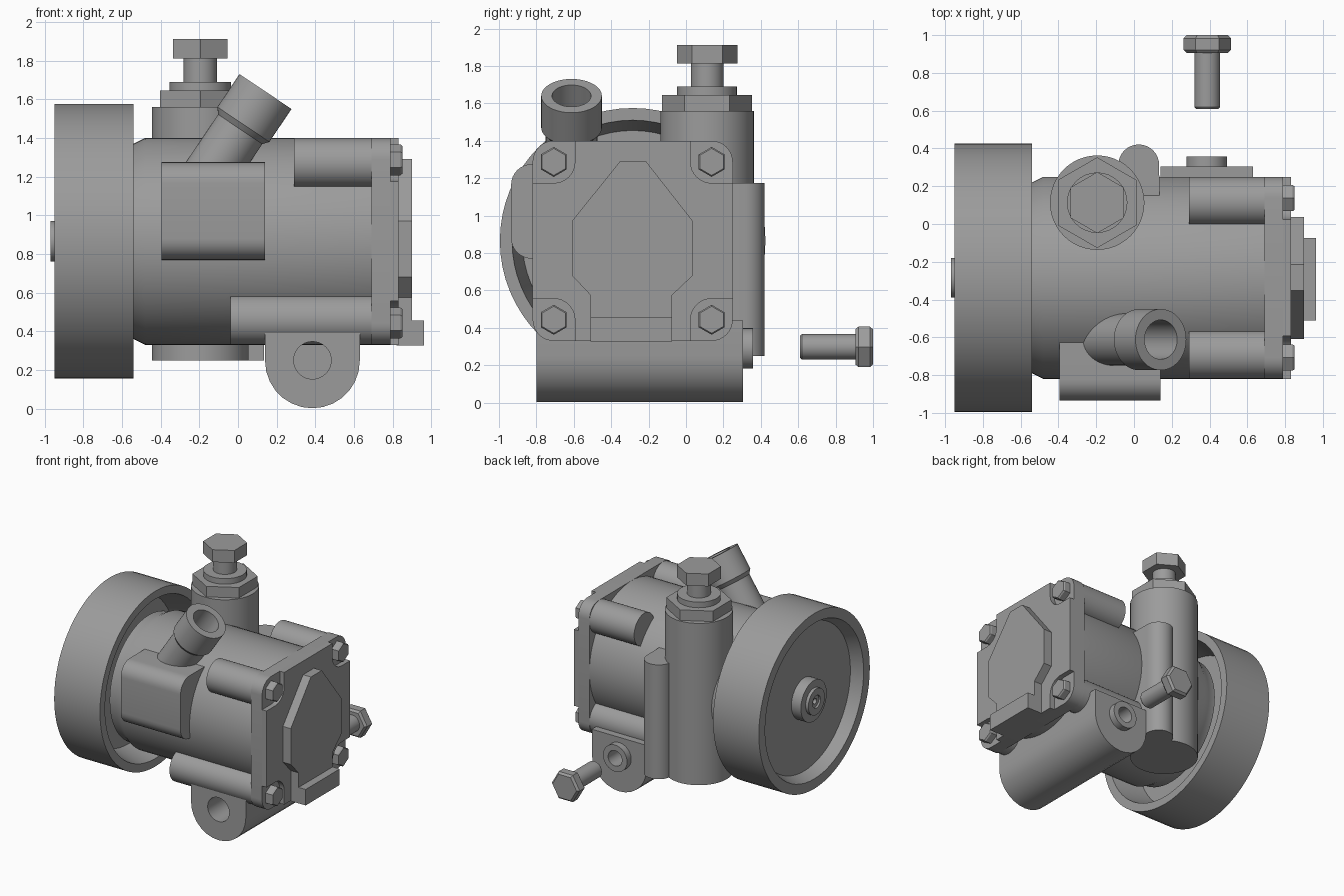
import bpy, bmesh
from math import sin, cos, pi, radians
from mathutils import Vector

if "Cube" in bpy.data.objects:
    bpy.data.objects.remove(bpy.data.objects["Cube"])

CY, CZ = -0.285, 0.865          # shaft axis
X, Y, Z = Vector((1, 0, 0)), Vector((0, 1, 0)), Vector((0, 0, 1))

# Dark grey metal
metal = bpy.data.materials.new("dark_metal")
metal.diffuse_color = (0.33, 0.33, 0.33, 1)
metal.use_nodes = True
metal.node_tree.nodes["Principled BSDF"].inputs["Base Color"].default_value = metal.diffuse_color


def smooth(ob):
    bpy.ops.object.select_all(action='DESELECT')
    ob.select_set(True)
    bpy.context.view_layer.objects.active = ob
    bpy.ops.object.shade_smooth_by_angle(angle=radians(28))


def finish(name, bm):
    bmesh.ops.recalc_face_normals(bm, faces=bm.faces)
    me = bpy.data.meshes.new(name)
    bm.to_mesh(me)
    bm.free()
    me.materials.append(metal)
    ob = bpy.data.objects.new(name, me)
    bpy.context.collection.objects.link(ob)
    smooth(ob)
    return ob


def lathe(name, profile, loc, axis=Z, n=48, phase=0.0, closed=False):
    """Revolve (radius, height) points about an axis; ends are capped unless closed."""
    bm = bmesh.new()
    q = Z.rotation_difference(axis)
    rings = []
    for r, h in profile:
        rings.append([bm.verts.new(Vector(loc) + q @ Vector(
            (r * cos(phase + 2 * pi * i / n), r * sin(phase + 2 * pi * i / n), h))) for i in range(n)])
    pairs = list(zip(rings, rings[1:]))
    if closed:
        pairs.append((rings[-1], rings[0]))
    else:
        bm.faces.new(rings[0])
        bm.faces.new(rings[-1])
    for a, b in pairs:
        for i in range(n):
            j = (i + 1) % n
            bm.faces.new((a[i], a[j], b[j], b[i]))
    return finish(name, bm)


def cyl(name, r, h0, h1, loc, axis=Z, n=32, phase=0.0):
    return lathe(name, [(r, h0), (r, h1)], loc, axis, n, phase)


def prism(name, pts, axis, a, b):
    """Extrude a 2D outline from a to b along axis index 0, 1 or 2."""
    bm = bmesh.new()

    def put(p, d):
        c = list(p)
        c.insert(axis, d)
        return bm.verts.new(c)
    lo, hi = [put(p, a) for p in pts], [put(p, b) for p in pts]
    bm.faces.new(lo)
    bm.faces.new(hi)
    for i in range(len(pts)):
        j = (i + 1) % len(pts)
        bm.faces.new((lo[i], lo[j], hi[j], hi[i]))
    return finish(name, bm)


def arc(cx, cy, r, a0, a1, n=8):
    return [(cx + r * cos(radians(a0 + (a1 - a0) * i / n)),
             cy + r * sin(radians(a0 + (a1 - a0) * i / n))) for i in range(n + 1)]


# Pulley and stepped shaft hub
lathe("pulley", [(0.1, -0.86), (0.59, -0.86), (0.63, -0.95), (0.71, -0.95), (0.71, -0.54),
                 (0.645, -0.54), (0.59, -0.78), (0.1, -0.78)], (0, CY, CZ), X, 64, closed=True)
lathe("shaft_hub", [(0.165, 0.8), (0.165, 0.945), (0.105, 0.945), (0.105, 0.97), (0.05, 0.97),
                    (0.05, 0.955), (0.022, 0.955), (0.022, 0.9)], (0, CY, CZ), -X)

# Main housing
lathe("housing", [(0.15, -0.8), (0.15, -0.68), (0.36, -0.68), (0.36, -0.6), (0.5, -0.6),
                  (0.505, -0.54), (0.535, -0.48), (0.535, 0.72)], (0, CY, CZ), X, 64)

# Square end plate with rounded corners, and raised layer with corner pockets
S, B, R = 0.535, 0.422, 0.113
base, raised = [], []
for k in range(4):
    ang = k * pi / 2

    def turn(p):
        return (CY + p[0] * cos(ang) - p[1] * sin(ang), CZ + p[0] * sin(ang) + p[1] * cos(ang))
    base += [turn(p) for p in arc(B, B, R, 0, 90)]
    raised += [turn(p) for p in [(S, B - R)] + arc(B, B, R, 270, 180) + [(B - R, S)]]
prism("end_plate", base, 0, 0.69, 0.79)
prism("end_plate_raised", raised, 0, 0.78, 0.83)

# Corner screw tubes and screws
for sy in (-1, 1):
    for sz in (-1, 1):
        tag = ("left" if sy < 0 else "right") + ("_upper" if sz > 0 else "_lower")
        cyl("screw_tube_" + tag, 0.13, 0.29 if sz > 0 else -0.04, 0.7,
            (0, CY + sy * 0.405, CZ + sz * 0.405), X)
        loc = (0, CY + sy * B, CZ + sz * B)
        lathe("screw_" + tag, [(0.08, 0.78), (0.08, 0.84), (0.072, 0.85)], loc, X, 6)

# Shaped end cover and foot block
prism("end_cover", [(-0.353, 1.29), (-0.214, 1.29), (0.037, 0.97), (0.037, 0.68), (-0.075, 0.574),
                    (-0.075, 0.45), (-0.51, 0.45), (-0.51, 0.574), (-0.61, 0.68), (-0.61, 0.97)],
      0, 0.82, 0.90)
prism("end_cover_foot", [(-0.51, 0.327), (-0.075, 0.327), (-0.075, 0.456), (-0.51, 0.456)], 0, 0.82, 0.963)

# Inlet block with rounded outer edges
prism("inlet_block", [(-0.5, 0.77)] + arc(-0.825, 0.88, 0.11, 270, 180)
      + arc(-0.825, 1.165, 0.11, 180, 90) + [(-0.5, 1.275)], 0, -0.395, 0.14)

# Slanted inlet pipe with bored collar
lathe("inlet_pipe", [(0.138, -0.5), (0.138, -0.03), (0.162, 0), (0.162, 0.205),
                     (0.104, 0.205), (0.104, -0.15)],
      (0.028, -0.612, 1.47), Vector((0.557, 0, 0.83)).normalized())

# Vertical valve with hex cap and top bolt
V = (-0.195, 0.113, 0)
cyl("valve_body", 0.25, 0.25, 1.56, V, n=48)
cyl("valve_hex", 0.24, 1.55, 1.645, V, n=6, phase=pi / 2)
cyl("valve_collar", 0.16, 1.63, 1.69, V)
cyl("valve_neck", 0.087, 1.68, 1.83, V)
cyl("valve_bolt_head", 0.162, 1.812, 1.912, V, n=6, phase=pi / 2)

# Side rib beside the valve
prism("valve_rib", [(-0.085, 0.15)] + arc(0.025, 0.313, 0.108, 180, 0, 16) + [(0.135, 0.15)],
      2, 0.25, 1.175)

# Mounting lug, bored from both ends
lug = prism("mounting_lug", [(0.14, 0.44)] + arc(0.385, 0.247, 0.245, 180, 360, 14) + [(0.63, 0.44)],
            1, -0.8, 0.305)
for y, z, r in ((-0.8, 0.25, 0.097), (0.305, 0.29, 0.062)):
    cutter = cyl("lug_cutter", r, -0.25, 0.25, (0.385, y, z), Y)
    cutter.hide_render = True
    mod = lug.modifiers.new("bore", 'BOOLEAN')
    mod.operation, mod.object, mod.solver = 'DIFFERENCE', cutter, 'EXACT'
    bpy.context.view_layer.objects.active = lug
    bpy.ops.object.modifier_apply(modifier=mod.name)
    bpy.data.objects.remove(cutter)
smooth(lug)
lathe("lug_bush", [(0.108, 0.29), (0.108, 0.358), (0.062, 0.358), (0.062, 0.29)],
      (0.385, 0, 0.29), Y, 32, closed=True)

# Loose mounting bolt
M = (0.388, 0, 0.298)
lathe("loose_bolt_shank", [(0.06, 0.61), (0.068, 0.62), (0.068, 0.915)], M, Y, 32)
lathe("loose_bolt_head", [(0.108, 0.905), (0.125, 0.922), (0.125, 0.983), (0.108, 1.0)], M, Y, 6)
